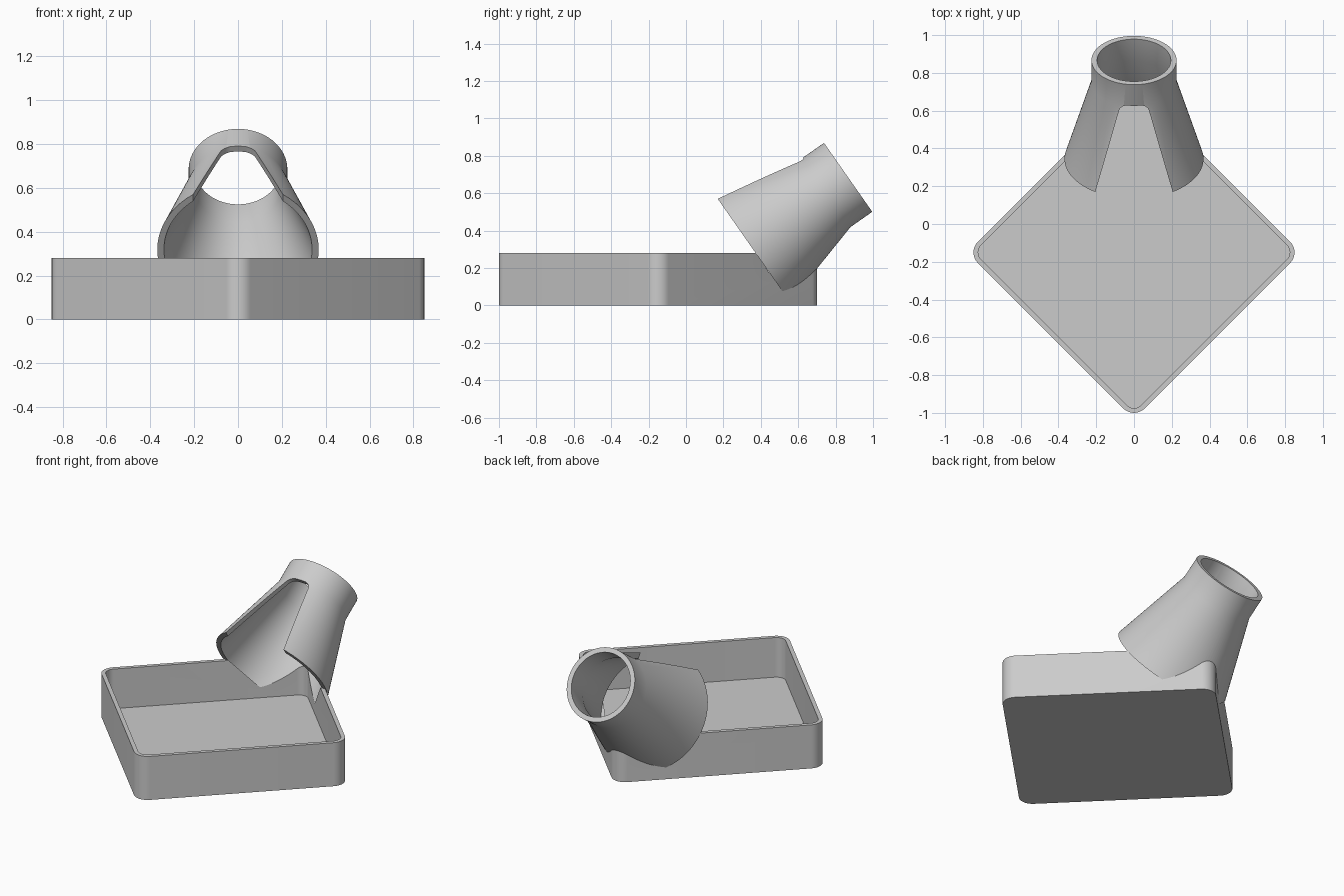
import bpy, bmesh
from math import radians, sin, cos, tau
from mathutils import Matrix

cube = bpy.data.objects.get("Cube")
if cube:
    bpy.data.objects.remove(cube)

# Single matte grey for everything
grey = bpy.data.materials.new("plain_grey")
grey.use_nodes = True
colour = (0.6, 0.6, 0.6, 1)
grey.diffuse_color = colour
grey.node_tree.nodes["Principled BSDF"].inputs["Base Color"].default_value = colour

# Main dimensions
HEIGHT, FLOOR = 0.28, 0.025
HALF_DIAG, CORNER, WALL = 0.883, 0.08, 0.025
TRAY_Y = -0.15
LENGTH, JOINT = 0.637, 0.495
R_WIDE, R_NECK, SHELL = 0.368, 0.225, 0.03
# Spout frame: local z runs up the spout, local -y is its upper side
SPOUT = Matrix.Translation((0, 0.345, 0.319)) @ Matrix.Rotation(radians(-55), 4, 'X')


def finish(name, bm, matrix=Matrix()):
    bm.transform(matrix)
    bmesh.ops.recalc_face_normals(bm, faces=bm.faces)
    mesh = bpy.data.meshes.new(name)
    bm.to_mesh(mesh)
    bm.free()
    mesh.materials.append(grey)
    obj = bpy.data.objects.new(name, mesh)
    bpy.context.collection.objects.link(obj)
    return obj


def prism(name, outline, z0, z1, radius, rounded, matrix=Matrix()):
    """Extrude an outline and round the upright edges that pass the test."""
    bm = bmesh.new()
    face = bm.faces.new([bm.verts.new((x, y, z0)) for x, y in outline])
    top = bmesh.ops.extrude_face_region(bm, geom=[face])["geom"]
    for v in top:
        if isinstance(v, bmesh.types.BMVert):
            v.co.z = z1
    uprights = [e for e in bm.edges
                if abs(e.verts[0].co.z - e.verts[1].co.z) > 0.01 and rounded(e.verts[0].co)]
    bmesh.ops.bevel(bm, geom=uprights, offset=radius, segments=12, profile=0.5, affect='EDGES')
    return finish(name, bm, matrix)


def lathe(name, profile, steps=128):
    """Closed solid of revolution around the spout axis."""
    bm = bmesh.new()
    rings = [[bm.verts.new((r * cos(tau * i / steps), r * sin(tau * i / steps), z))
              for i in range(steps)] for r, z in profile]
    for a, b in zip(rings, rings[1:]):
        for i in range(steps):
            j = (i + 1) % steps
            bm.faces.new((a[i], a[j], b[j], b[i]))
    bm.faces.new(rings[0])
    bm.faces.new(rings[-1])
    return finish(name, bm, SPOUT)


def diamond(name, inset, z0, z1):
    d = HALF_DIAG - inset * 2 ** 0.5
    outline = [(d, 0), (0, d), (-d, 0), (0, -d)]
    return prism(name, outline, z0, z1, CORNER - inset, lambda co: True,
                 Matrix.Translation((0, TRAY_Y, 0)))


def carve(obj, cutters):
    bpy.ops.object.select_all(action='DESELECT')
    bpy.context.view_layer.objects.active = obj
    obj.select_set(True)
    for cutter in cutters:
        mod = obj.modifiers.new("cut", 'BOOLEAN')
        mod.operation, mod.solver, mod.object = 'DIFFERENCE', 'EXACT', cutter
        bpy.ops.object.modifier_apply(modifier=mod.name)
    bpy.ops.object.shade_smooth_by_angle(angle=radians(25))


# Solid parts
tray = diamond("tray", 0, 0, HEIGHT)
spout = lathe("spout", [(R_WIDE, 0), (R_NECK, JOINT), (R_NECK, LENGTH)])

# Cutters: tray cavity, spout bore, tapered slot on the upper side
cavity = diamond("cavity_cutter", WALL, FLOOR, HEIGHT + 0.1)
clearance = diamond("clearance_cutter", WALL - 0.004, FLOOR - 0.004, HEIGHT - 0.002)
bore = lathe("bore_cutter", [(R_WIDE - SHELL, -0.001), (R_NECK - SHELL, JOINT),
                             (R_NECK - SHELL, LENGTH + 0.05)])
slot = prism("slot_cutter", [(-0.232, -0.1), (0.232, -0.1), (0.07, 0.5), (-0.07, 0.5)],
             0, 0.6, 0.035, lambda co: co.y > 0.4, SPOUT @ Matrix.Rotation(radians(90), 4, 'X'))

carve(tray, [cavity, bore])
carve(spout, [clearance, bore, slot])
for cutter in (cavity, clearance, bore, slot):
    bpy.data.objects.remove(cutter)
